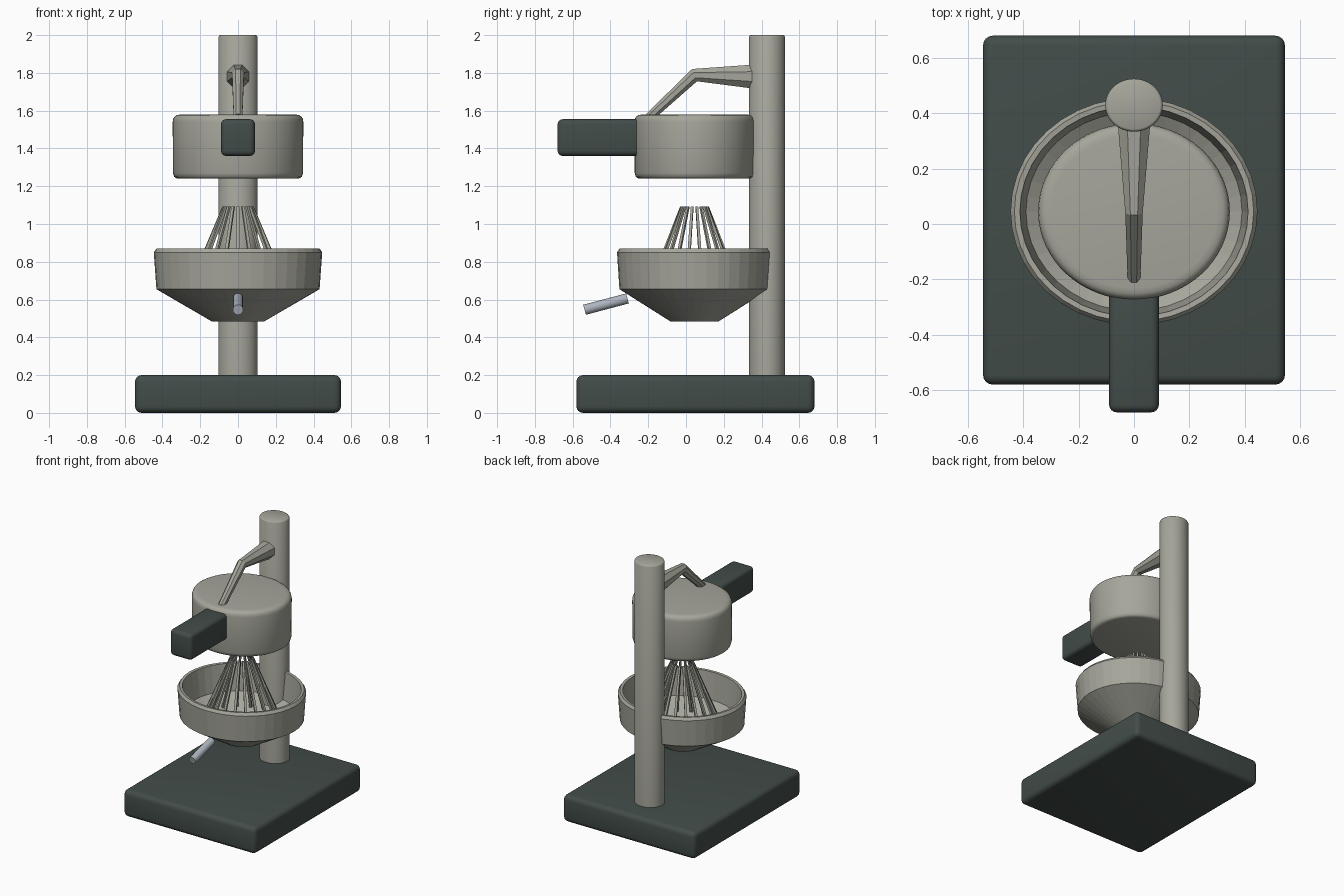
import bpy, bmesh, math
from mathutils import Vector

if "Cube" in bpy.data.objects:
    bpy.data.objects.remove(bpy.data.objects["Cube"])

SQ = 0.92          # round parts are slightly squashed front to back
CY = 0.045         # shared axis of bowl, cone and press head


def material(name, rgb):
    m = bpy.data.materials.new(name)
    m.diffuse_color = (*rgb, 1)
    m.use_nodes = True
    m.node_tree.nodes["Principled BSDF"].inputs["Base Color"].default_value = m.diffuse_color
    return m


DARK = material("dark_green_grey", (0.055, 0.073, 0.068))
METAL = material("warm_metal", (0.38, 0.38, 0.33))
STEEL = material("steel", (0.42, 0.46, 0.52))


def finish(name, bm, mat, smooth=None):
    bmesh.ops.recalc_face_normals(bm, faces=bm.faces)
    me = bpy.data.meshes.new(name)
    bm.to_mesh(me)
    bm.free()
    me.materials.append(mat)
    ob = bpy.data.objects.new(name, me)
    bpy.context.collection.objects.link(ob)
    if smooth:
        bpy.ops.object.select_all(action='DESELECT')
        ob.select_set(True)
        bpy.context.view_layer.objects.active = ob
        bpy.ops.object.shade_smooth_by_angle(angle=math.radians(smooth))
    return ob


def loft(bm, rings):
    """Skin a list of equal-sized point rings and cap both ends."""
    vs = [[bm.verts.new(p) for p in r] for r in rings]
    for a, b in zip(vs, vs[1:]):
        for i in range(len(a)):
            j = (i + 1) % len(a)
            bm.faces.new((a[i], a[j], b[j], b[i]))
    bm.faces.new(vs[0])
    bm.faces.new(vs[-1])


def lathe(name, profile, y, sides, mat, smooth=None):
    bm = bmesh.new()
    turn = [math.tau * i / sides for i in range(sides)]
    loft(bm, [[(r * math.cos(a), y + SQ * r * math.sin(a), z) for a in turn]
              for r, z in profile])
    return finish(name, bm, mat, smooth)


def box(name, lo, hi, bevel, mat):
    bm = bmesh.new()
    bmesh.ops.create_cube(bm, size=1)
    for v in bm.verts:
        v.co = [l + (c + 0.5) * (h - l) for l, h, c in zip(lo, hi, v.co)]
    bmesh.ops.bevel(bm, geom=bm.edges[:], offset=bevel, segments=4,
                    profile=0.5, affect='EDGES')
    return finish(name, bm, mat, 40)


def tube(bm, path, sides):
    """Tapered tube in the yz plane; path entries: (y, z, half width, half height, tilt)."""
    rings = []
    for y, z, w, h, tilt in path:
        up = Vector((0, -math.sin(tilt), math.cos(tilt)))
        ring = []
        for i in range(sides):
            a = math.tau * (i + 0.5) / sides
            ring.append(Vector((w * math.cos(a), y, z)) + up * h * math.sin(a))
        rings.append(ring)
    loft(bm, rings)


# base and grip
box("base", (-0.545, -0.58, 0), (0.545, 0.68, 0.2), 0.035, DARK)
box("press_handle", (-0.09, -0.68, 1.36), (0.09, -0.22, 1.555), 0.028, DARK)

# upright column
lathe("column", [(0.104, 0.15), (0.104, 1.99), (0.1, 1.997), (0.094, 2.0)],
      0.429, 48, METAL, 40)

# press head with rounded rims
lathe("press_head", [(0.315, 1.24), (0.328, 1.243), (0.338, 1.25), (0.344, 1.27),
                     (0.346, 1.54), (0.343, 1.557), (0.335, 1.57), (0.322, 1.577),
                     (0.3, 1.58)], CY, 64, METAL, 40)

# juice bowl: outside, rim, inside
lathe("bowl", [(0.14, 0.485), (0.432, 0.655), (0.446, 0.85), (0.432, 0.87),
               (0.412, 0.868), (0.39, 0.67), (0.13, 0.515)], CY, 40, METAL)

# ribbed reamer cone
bm = bmesh.new()
ribs = 18
for i in range(ribs):
    a = math.tau * (i + 0.5) / ribs
    out = Vector((math.cos(a), math.sin(a), 0))
    side = Vector((-math.sin(a), math.cos(a), 0))
    rings = []
    for r, z, w in ((0.285, 0.6, 0.010), (0.075, 1.093, 0.007)):
        c = out * r + Vector((0, 0, z))
        rings.append([c + side * s * w + out * t * 0.008
                      for s, t in ((-1, -1), (1, -1), (1, 1), (-1, 1))])
    loft(bm, [[(p.x, CY + SQ * p.y, p.z) for p in ring] for ring in rings])
finish("reamer_ribs", bm, METAL)

# bent faceted lever arm
bm = bmesh.new()
tube(bm, [(0.37, 1.78, 0.064, 0.07, math.pi / 2 - 1.57),
          (0.045, 1.788, 0.034, 0.038, math.radians(22)),
          (-0.195, 1.565, 0.025, 0.026, math.radians(43))], 8)
finish("lever_arm", bm, METAL)

# drain spout
bm = bmesh.new()
t = math.atan2(0.06, 0.22)
tube(bm, [(-0.537, 0.546, 0.028, 0.028, t), (-0.31, 0.606, 0.028, 0.028, t)], 16)
finish("drain_spout", bm, STEEL, 40)
